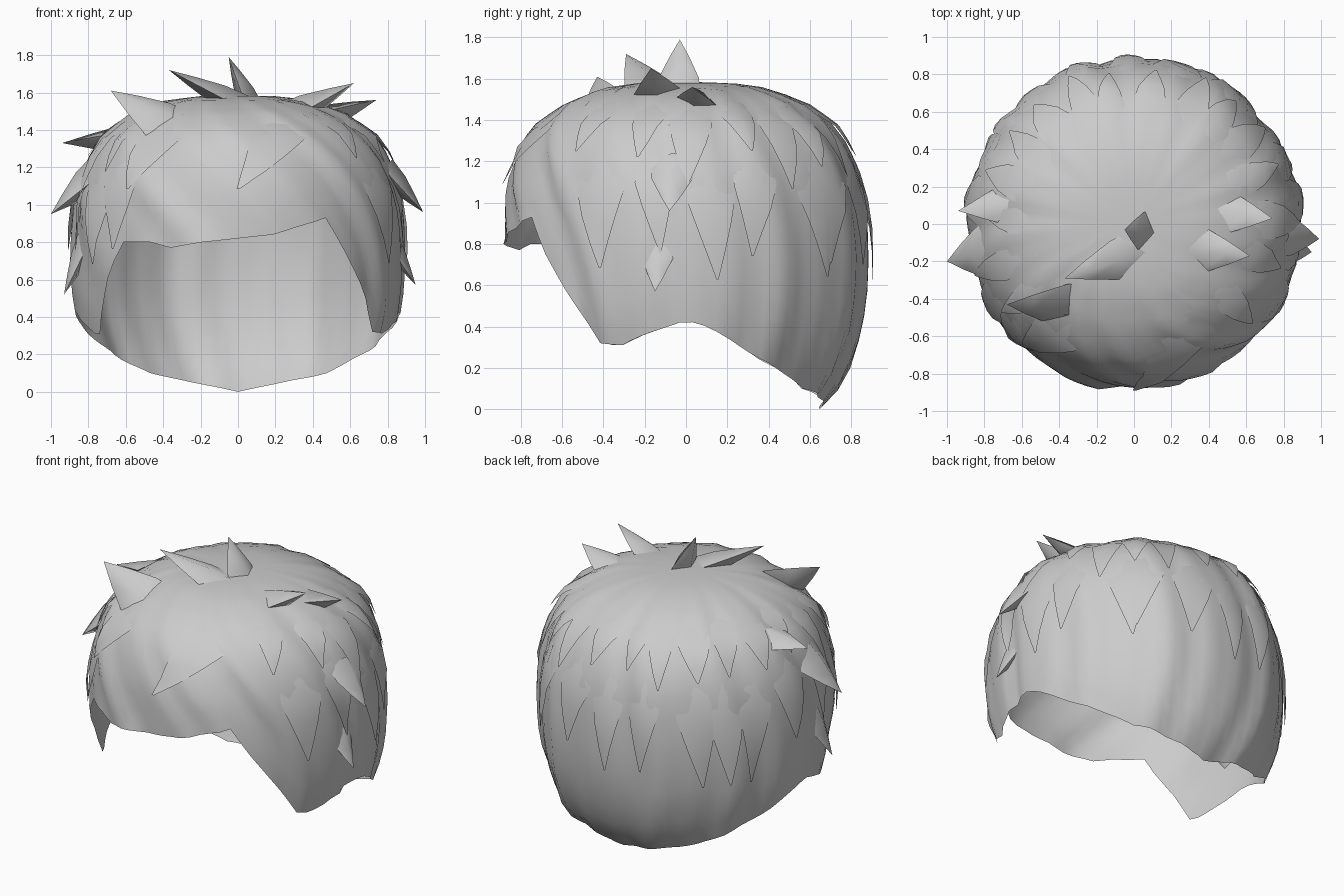
import bpy, bmesh, math, random
from mathutils import Vector

if "Cube" in bpy.data.objects:
    bpy.data.objects.remove(bpy.data.objects["Cube"])

random.seed(4)

# (radius, height) outline of the hair cap, crown to nape
PROFILE = [(0, 1.585), (.22, 1.58), (.4, 1.555), (.58, 1.485), (.73, 1.37), (.81, 1.24), (.86, 1.09),
           (.88, .92), (.888, .75), (.88, .55), (.855, .38), (.79, .18), (.735, .09), (.65, 0)]
# (degrees from front toward +x, height) of the lower edge
HEM = [(-180, .0), (-140, .10), (-115, .25), (-97, .40), (-90, .43), (-76, .36), (-68, .31),
       (-64, .31), (-56, .52), (-48, .70), (-44, .80), (-32, .80), (-24, .77), (-12, .80), (0, .82),
       (12, .84), (32, .93), (40, .75), (52, .5), (60, .32), (68, .31), (76, .36), (90, .43),
       (97, .40), (115, .25), (140, .10), (180, .0)]


def interp(table, x):
    for (x0, y0), (x1, y1) in zip(table, table[1:]):
        if x <= x1:
            return y0 + (y1 - y0) * (x - x0) / (x1 - x0)
    return table[-1][1]


arc = [0]
for p, q in zip(PROFILE, PROFILE[1:]):
    arc.append(arc[-1] + math.dist(p, q))
R_OF_S = [(s, p[0]) for s, p in zip(arc, PROFILE)]
Z_OF_S = [(s, p[1]) for s, p in zip(arc, PROFILE)]
S_OF_Z = sorted((p[1], s) for s, p in zip(arc, PROFILE))


def surf(deg, s, lift=0):
    """Point on the cap, with strand ridges that sweep sideways at the front."""
    r, z = interp(R_OF_S, s), interp(Z_OF_S, s)
    a = math.radians(deg)
    front = max(0, math.cos(a))
    ph = a - .9 * front * (s - .8) + .1 * math.sin(3 * s)
    ridge = .009 * math.sin(13 * ph) + .007 * math.sin(22 * ph + 1) + .007 * math.sin(7 * ph + 2)
    r += (ridge + lift) * min(1, s / .7)
    return Vector((r * math.sin(a), -r * math.cos(a), z + lift * max(0, 1 - s / .7)))


def finish(name, bm, angle):
    me = bpy.data.meshes.new(name)
    bm.to_mesh(me)
    bm.free()
    ob = bpy.data.objects.new(name, me)
    bpy.context.collection.objects.link(ob)
    bpy.ops.object.select_all(action='DESELECT')
    ob.select_set(True)
    bpy.context.view_layer.objects.active = ob
    bpy.ops.object.shade_smooth_by_angle(angle=math.radians(angle))


# Hair cap: open shell with a fringe, sideburns and a low nape
bm = bmesh.new()
ROWS, STEP = 18, 4
pole = bm.verts.new((0, 0, 1.585))
cols = []
for deg in range(-180, 180, STEP):
    s_hem = interp(S_OF_Z, interp(HEM, deg))
    cols.append([bm.verts.new(surf(deg, s_hem * (i + 1) / ROWS)) for i in range(ROWS)])
for k, c in enumerate(cols):
    d = cols[(k + 1) % len(cols)]
    bm.faces.new((pole, c[0], d[0]))
    for i in range(ROWS - 1):
        bm.faces.new((c[i], c[i + 1], d[i + 1], d[i]))
finish("hair_cap", bm, 60)


def spike(name, base, tip, width):
    """Tapered lock whose broad root is buried in the cap."""
    base, tip = Vector(base), Vector(tip)
    axis = (tip - base).normalized()
    out = (base + tip) / 2 - Vector((0, 0, .75))
    out = (out - axis * out.dot(axis)).normalized()
    side = axis.cross(out)
    bm = bmesh.new()
    rings = []
    for t, w in ((0, 1.15), (.35, 1), (.7, .5)):
        c = base.lerp(tip, t)
        rings.append([bm.verts.new(c + o * w) for o in
                      (side * width, out * width * .55, -side * width, -out * width * .55)])
    end = bm.verts.new(tip)
    for i in range(4):
        j = (i + 1) % 4
        for a, b in zip(rings, rings[1:]):
            bm.faces.new((a[i], a[j], b[j], b[i]))
        bm.faces.new((rings[-1][i], rings[-1][j], end))
    bmesh.ops.recalc_face_normals(bm, faces=bm.faces)
    finish(name, bm, 75)


# Loose spikes: base, tip, half width
SPIKES = [
    ((.08, -.04, 1.50), (-.05, -.03, 1.79), .10),
    ((.05, -.14, 1.51), (-.37, -.29, 1.72), .11),
    ((-.28, -.42, 1.36), (-.68, -.43, 1.61), .15),
    ((-.42, .14, 1.36), (-.94, .07, 1.33), .15),
    ((-.72, -.13, 1.20), (-1.0, -.2, .95), .14),
    ((.22, -.12, 1.45), (.62, -.17, 1.65), .13),
    ((.34, .08, 1.42), (.74, .03, 1.56), .13),
    ((.78, -.06, 1.20), (.99, -.08, .96), .10),
    ((.80, -.13, .83), (.95, -.15, .57), .08),
    ((-.80, -.14, .83), (-.93, -.2, .52), .09),
]
for n, (b, t, w) in enumerate(SPIKES):
    spike(f"spike_{n + 1}", b, t, w)


def layer(name, deg, s0, s1, half, drift, lift):
    """Shingle that follows the cap, rising from it toward a pointed free end."""
    bm = bmesh.new()
    rows = []
    for i in range(7):
        t = i / 6
        w = half * min(1, 1.9 * (1 - t) + .04) * (.7 + .3 * min(1, 3 * t))
        mid, s = deg + drift * t, s0 + (s1 - s0) * t
        rows.append([bm.verts.new(surf(mid + k * w, s, -.012 + (lift + .012) * min(1, 1.5 * t)
                                       - .02 * k * k * (1 - t))) for k in (-1, 0, 1)])
    for a, b in zip(rows, rows[1:]):
        for k in (0, 1):
            bm.faces.new((a[k], b[k], b[k + 1], a[k + 1]))
    finish(name, bm, 60)


# Layered locks around the sides and back, plus a swept pair on the fringe
n = 0
for deg in list(range(56, 176, 17)) + list(range(-172, -50, 17)):
    for s0, s1 in ((.45, 1.0), (.75, 1.5)):
        n += 1
        d = deg + random.uniform(-5, 5) + (8 if s0 > .6 else 0)
        reach = min(s1 + random.uniform(-.1, .15), interp(S_OF_Z, interp(HEM, d)) - .05)
        layer(f"layer_lock_{n}", d, s0, reach, random.uniform(6, 9), random.uniform(-5, 5), .022)
layer("fringe_lock_right", 34, .5, 1.1, 12, -34, .02)
layer("fringe_lock_left", -28, .5, 1.1, 11, -14, .02)
